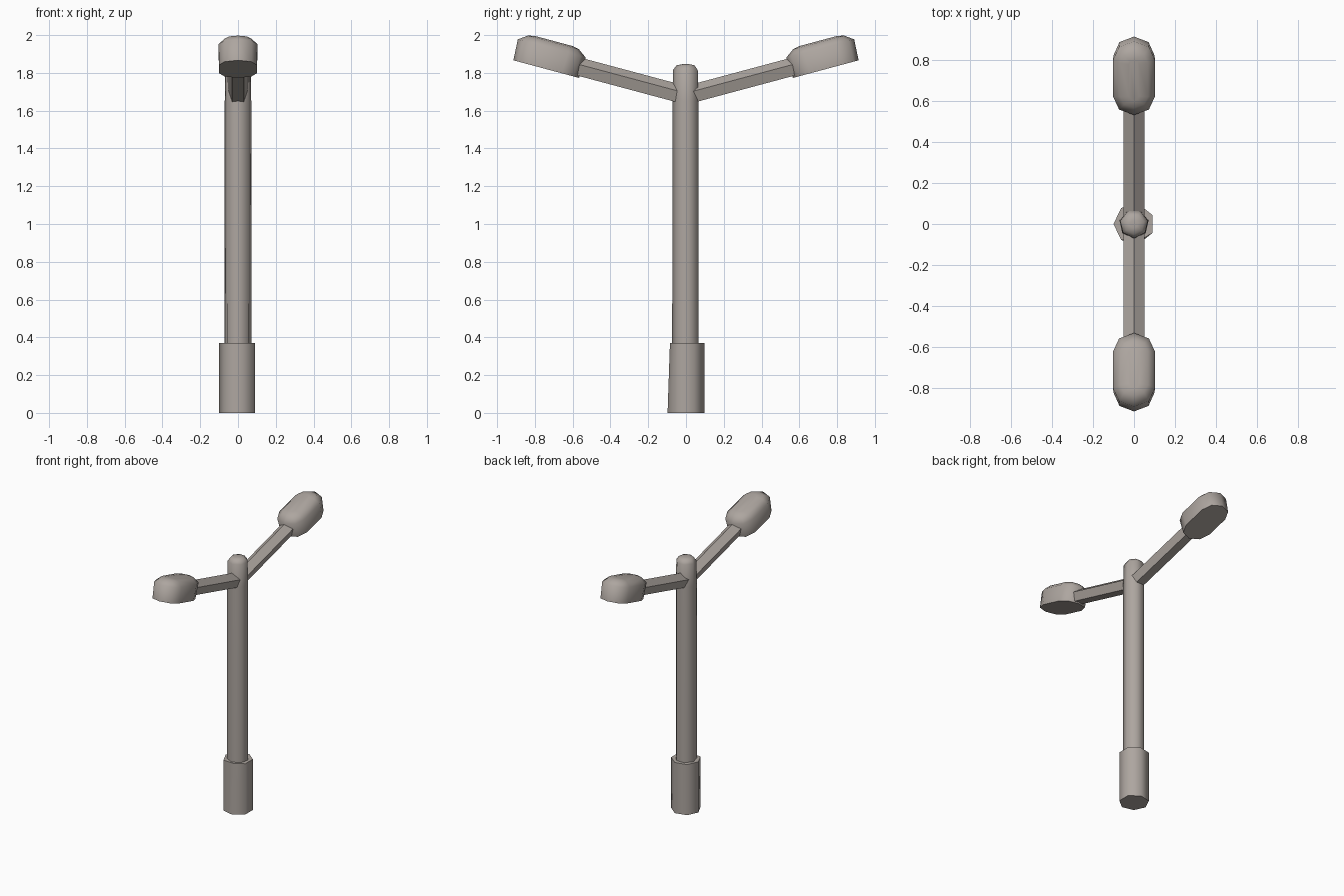
import bpy, bmesh, math
from mathutils import Vector

if "Cube" in bpy.data.objects:
    bpy.data.objects.remove(bpy.data.objects["Cube"])

mat = bpy.data.materials.new("warm_grey_metal")
mat.diffuse_color = (0.42, 0.38, 0.35, 1)
mat.use_nodes = True
mat.node_tree.nodes["Principled BSDF"].inputs["Base Color"].default_value = mat.diffuse_color


def loft(name, rings):
    """Skin matching rings of points into a closed, capped mesh."""
    bm = bmesh.new()
    rows = [[bm.verts.new(p) for p in r] for r in rings]
    n = len(rows[0])
    for a, b in zip(rows, rows[1:]):
        for i in range(n):
            j = (i + 1) % n
            bm.faces.new((a[i], a[j], b[j], b[i]))
    bm.faces.new(rows[0])
    bm.faces.new(rows[-1])
    bmesh.ops.recalc_face_normals(bm, faces=bm.faces)
    me = bpy.data.meshes.new(name)
    bm.to_mesh(me)
    bm.free()
    me.materials.append(mat)
    me.shade_smooth()
    me.set_sharp_from_angle(angle=math.radians(62))
    ob = bpy.data.objects.new(name, me)
    bpy.context.collection.objects.link(ob)
    return ob


def ngon(r, n, start):
    return [(r * math.cos(start + 2 * math.pi * i / n),
             r * math.sin(start + 2 * math.pi * i / n)) for i in range(n)]


# Base sleeve: seven sides, leaning in slightly on the front
sleeve = ngon(0.1, 7, math.pi)
loft("base_sleeve", [
    [(x, y, 0) for x, y in sleeve],
    [(x, max(y, -0.085), 0.37) for x, y in sleeve]])

# Pole with a small domed tip
loft("pole", [[(x, y, z) for x, y in ngon(r, 7, -math.pi / 2)]
              for r, z in ((0.073, 0.3), (0.072, 1.65), (0.069, 1.815),
                           (0.05, 1.84), (0.02, 1.846))])

TILT = math.radians(15)


def place(side, oy, oz, x, u, w):
    """Tilted frame: u runs outward along the arm, w is up from it."""
    y = oy + u * math.cos(TILT) - w * math.sin(TILT)
    z = oz + u * math.sin(TILT) + w * math.cos(TILT)
    return Vector((x, side * y, z))


def stadium(length, width, straight):
    """Outline with two half-round ends of four segments each."""
    pts = []
    for s in (1, -1):
        for i in range(5):
            a = math.pi * i / 4
            pts.append((s * width * math.cos(a),
                        s * (straight + (length - straight) * math.sin(a))))
    return pts


for side, label in ((-1, "front"), (1, "back")):
    # Five-sided arm
    arm = ngon(0.053, 5, math.pi / 2)
    loft(label + "_arm", [
        [place(side, 0.03, 1.684, x, u, w) for x, w in arm]
        for u in (0.0, 0.6)])
    # Lamp head: flat underneath, rounded on top
    loft(label + "_lamp_head", [
        [place(side, 0.74, 1.82, x, u, w) for x, u in stadium(l, b, s)]
        for l, b, s, w in ((0.18, 0.1, 0.085, 0.0),
                           (0.186, 0.103, 0.09, 0.113),
                           (0.14, 0.068, 0.085, 0.146),
                           (0.105, 0.025, 0.08, 0.154))])
